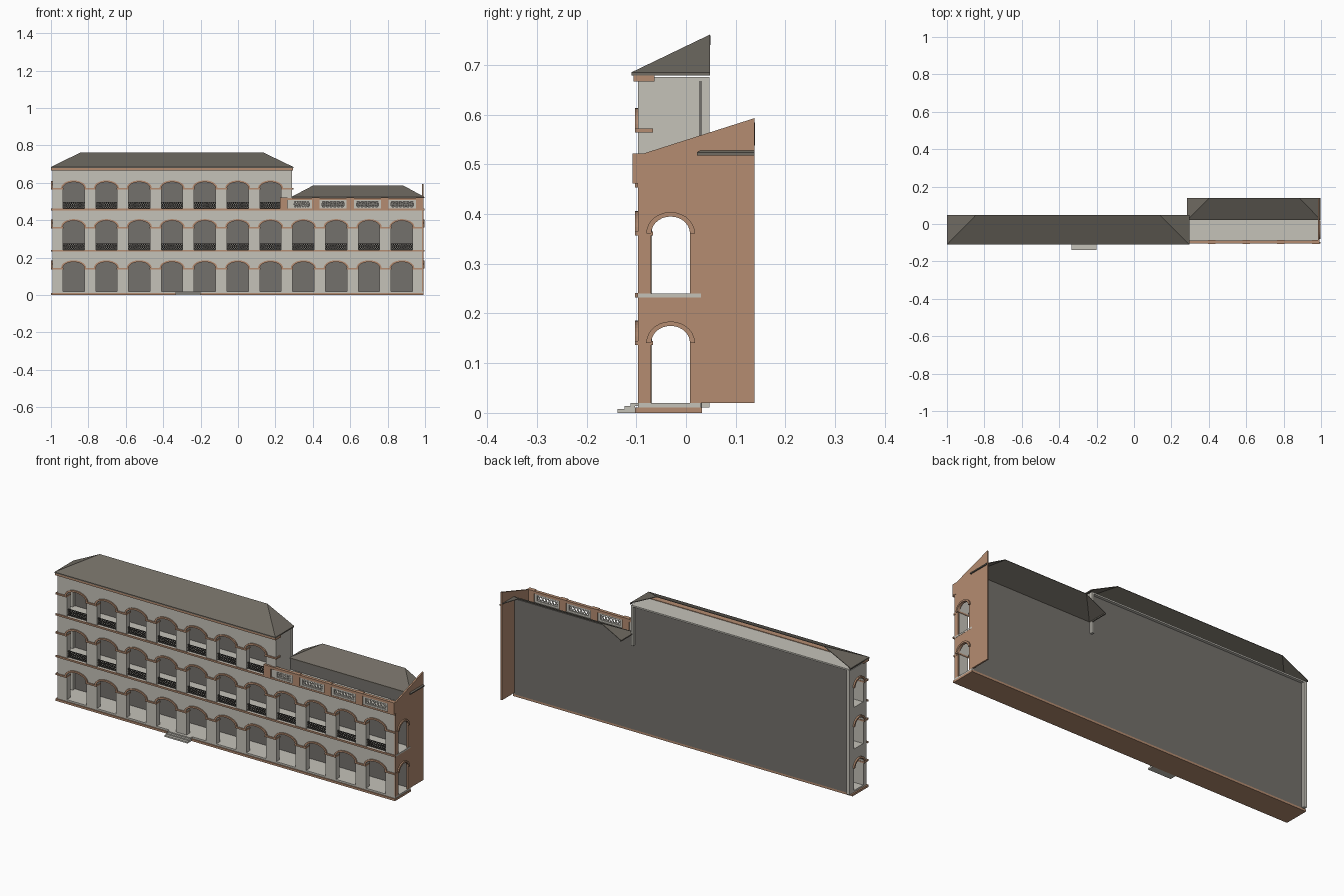
import bpy, bmesh, math

if "Cube" in bpy.data.objects:
    bpy.data.objects.remove(bpy.data.objects["Cube"])


def material(name, r, g, b):
    m = bpy.data.materials.new(name)
    m.use_nodes = True
    m.diffuse_color = (r, g, b, 1)
    m.node_tree.nodes["Principled BSDF"].inputs["Base Color"].default_value = (r, g, b, 1)
    return m


PLASTER = material("pale plaster", 0.56, 0.54, 0.485)
BRICK = material("terracotta", 0.46, 0.265, 0.165)
ROOF = material("roof slate", 0.165, 0.15, 0.125)
REAR = material("dark render", 0.175, 0.165, 0.15)
IRON = material("dark iron", 0.06, 0.056, 0.05)


def add_prism(bm, pts, axis, a, b):
    """Extrude a flat outline (u, z) from a to b along x or y."""
    def place(u, z, d):
        return (d, u, z) if axis == "x" else (u, d, z)
    near = [bm.verts.new(place(u, z, a)) for u, z in pts]
    far = [bm.verts.new(place(u, z, b)) for u, z in pts]
    bm.faces.new(near)
    bm.faces.new(far[::-1])
    n = len(pts)
    for i in range(n):
        j = (i + 1) % n
        bm.faces.new((near[i], near[j], far[j], far[i]))


def add_box(bm, x0, x1, y0, y1, z0, z1):
    add_prism(bm, [(x0, z0), (x1, z0), (x1, z1), (x0, z1)], "y", y0, y1)


def finish(bm, name, mat):
    bmesh.ops.recalc_face_normals(bm, faces=bm.faces)
    mesh = bpy.data.meshes.new(name)
    bm.to_mesh(mesh)
    bm.free()
    mesh.materials.append(mat)
    ob = bpy.data.objects.new(name, mesh)
    bpy.context.collection.objects.link(ob)
    return ob


def prism(name, mat, pts, axis, a, b):
    bm = bmesh.new()
    add_prism(bm, pts, axis, a, b)
    return finish(bm, name, mat)


def boxes(name, mat, *items):
    bm = bmesh.new()
    for it in items:
        add_box(bm, *it)
    return finish(bm, name, mat)


def arc(c, half, spring, rise, n=14):
    return [(c - half * math.cos(math.pi * i / n), spring + rise * math.sin(math.pi * i / n))
            for i in range(n + 1)]


def arcade(u0, u1, z0, top, centers, half, spring, rise):
    """Wall outline with arched openings rising from its lower edge."""
    pts = [(u0, z0)]
    for c in centers:
        pts += [(c - half, z0)] + arc(c, half, spring, rise) + [(c + half, z0)]
    return pts + [(u1, z0)] + top


def arch_band(c, half, spring, rise, w=0.01):
    return arc(c, half + w, spring, rise + w * 0.9) + arc(c, half, spring, rise)[::-1]


def add_lattice(bm, x0, x1, z0, z1, y, cells, t):
    """Crossed diagonal bars between two heights."""
    w = (x1 - x0) / cells
    for i in range(cells):
        a, b = x0 + i * w, x0 + (i + 1) * w
        for p, q in ((a, b), (b, a)):
            add_prism(bm, [(p - t, z0), (p + t, z0), (q + t, z1), (q - t, z1)], "y", y, y + 0.003)


# Shared layout
BAY, FIRST = 0.1755, -0.879
CENTERS = [FIRST + BAY * i for i in range(11)]
HALF, RISE = 0.057, 0.032
FRONT, INNER, BACK, TRIM = -0.097, -0.068, 0.03, -0.103
LEFT, RIGHT, TOWER = -0.99, 0.991, 0.29
SIDE_C, SIDE_HALF = -0.031, 0.039
LEVELS = [("ground", 0.02, 0.232, 0.145, 11, RIGHT - 0.006),
          ("middle", 0.24, 0.453, 0.365, 11, RIGHT - 0.006),
          ("upper", 0.461, 0.668, 0.572, 7, TOWER)]

# Plinth, floors, steps
boxes("plinth", BRICK, (-1, 0.993, TRIM, 0.032, 0, 0.011))
boxes("floor_slabs", PLASTER,
      (LEFT, RIGHT, FRONT, BACK, 0.011, 0.02),
      (LEFT, RIGHT + 0.001, FRONT, BACK, 0.232, 0.24),
      (LEFT, RIGHT - 0.004, FRONT, BACK, 0.453, 0.461),
      (LEFT, TOWER, FRONT, 0.047, 0.668, 0.676))
boxes("entrance_steps", PLASTER,
      (-0.335, -0.2, -0.138, TRIM, 0, 0.008),
      (-0.335, -0.2, -0.124, TRIM, 0.008, 0.014),
      (-0.335, -0.2, -0.112, FRONT, 0.014, 0.02))

# Arcaded storeys: walls, arch bands, imposts, railings
for name, z0, z1, spring, count, end in LEVELS:
    cs = CENTERS[:count]
    prism(name + "_front_arcade", PLASTER,
          arcade(LEFT, end, z0, [(end, z1), (LEFT, z1)], cs, HALF, spring, RISE),
          "y", FRONT, INNER)
    prism(name + "_left_end_wall", PLASTER,
          arcade(FRONT, 0.047, z0, [(0.047, z1), (FRONT, z1)], [SIDE_C], SIDE_HALF, spring - 0.004, 0.034),
          "x", LEFT - 0.002, LEFT + 0.015)
    side_band = arch_band(SIDE_C, SIDE_HALF, spring - 0.004, 0.034)
    prism(name + "_left_end_arch_band", BRICK, side_band, "x", -1, LEFT)

    bm = bmesh.new()
    for c in cs:
        add_prism(bm, arch_band(c, HALF, spring, RISE), "y", TRIM, FRONT)
    edges = [-1] + [c + HALF - 0.002 for c in cs]
    stops = [c - HALF + 0.002 for c in cs] + [end + 0.007]
    for a, b in zip(edges, stops):
        add_box(bm, a, b, TRIM, INNER + 0.002, spring - 0.008, spring)
    finish(bm, name + "_arch_trim", BRICK)

    if name != "ground":
        bm = bmesh.new()
        for c in cs:
            add_lattice(bm, c - HALF, c + HALF, z0 + 0.004, z0 + 0.034, -0.086, 10, 0.0016)
            for z in (z0 + 0.002, z0 + 0.018, z0 + 0.033):
                add_box(bm, c - HALF, c + HALF, -0.087, -0.082, z, z + 0.003)
        finish(bm, name + "_railings", IRON)

boxes("string_courses", BRICK,
      (-1, 0.996, TRIM, FRONT, 0.232, 0.241),
      (-1, 0.996, TRIM, FRONT, 0.453, 0.462))
boxes("left_end_floor_edges", PLASTER,
      (LEFT - 0.002, LEFT + 0.015, FRONT, 0.047, 0.011, 0.02),
      (LEFT - 0.002, LEFT + 0.015, FRONT, 0.047, 0.232, 0.24),
      (LEFT - 0.002, LEFT + 0.015, FRONT, 0.047, 0.453, 0.461))
boxes("cornice", BRICK, (-1, TOWER + 0.005, -0.106, -0.063, 0.667, 0.679))

# Rear wall and the end wall of the taller block
boxes("rear_wall", REAR,
      (LEFT + 0.015, TOWER, 0.026, 0.032, 0.011, 0.674),
      (TOWER, RIGHT - 0.007, 0.026, 0.032, 0.011, 0.518))
boxes("tower_end_wall", PLASTER, (TOWER - 0.012, TOWER, FRONT, 0.047, 0.461, 0.676))

# Terracotta gable wall with two arches
W0 = RIGHT - 0.008
prism("gable_lower", BRICK,
      arcade(FRONT, 0.138, 0.02, [(0.138, 0.232), (FRONT, 0.232)], [SIDE_C], SIDE_HALF, 0.141, 0.034),
      "x", W0, RIGHT)
prism("gable_upper", BRICK,
      arcade(FRONT, 0.138, 0.24, [(0.138, 0.593), (-0.085, 0.522), (FRONT, 0.522)],
             [SIDE_C], SIDE_HALF, 0.361, 0.034), "x", W0, RIGHT)
boxes("gable_middle", BRICK, (W0, RIGHT, FRONT, -0.065, 0.232, 0.24),
      (W0, RIGHT, BACK, 0.138, 0.232, 0.24))
for tag, spring in (("lower", 0.141), ("upper", 0.361)):
    prism("gable_arch_band_" + tag, BRICK, arch_band(SIDE_C, SIDE_HALF, spring, 0.034), "x", RIGHT, 0.998)

# Terrace parapet: posts, rails, pierced panels
POSTS = [0.245, 0.415, 0.6, 0.785, 0.972]
parts = [(p - 0.02, p + 0.02, -0.108, -0.086, 0.461, 0.522) for p in POSTS]
parts.append((0.225, 0.992, -0.105, -0.088, 0.507, 0.52))
boxes("parapet_posts_and_rail", BRICK, *parts)
bm = bmesh.new()
for a, b in zip(POSTS, POSTS[1:]):
    a, b = max(a + 0.02, TOWER - 0.005), b - 0.02
    m = 0.014
    add_box(bm, a, b, -0.101, -0.092, 0.461, 0.471)
    add_box(bm, a, b, -0.101, -0.092, 0.499, 0.507)
    add_box(bm, a, a + m, -0.101, -0.092, 0.471, 0.499)
    add_box(bm, b - m, b, -0.101, -0.092, 0.471, 0.499)
    add_lattice(bm, a + m, b - m, 0.471, 0.499, -0.098, 6, 0.003)
finish(bm, "parapet_panels", PLASTER)


# Half-hipped roofs, open at the back
def roof(name, x0, x1, r0, r1, y0, y1, z0, z1):
    bm = bmesh.new()
    v = [bm.verts.new(p) for p in ((x0, y0, z0), (x1, y0, z0), (r1, y1, z1), (r0, y1, z1),
                                   (x0, y1, z0), (x1, y1, z0))]
    for ids in ((0, 1, 2, 3), (0, 3, 4), (1, 5, 2)):
        bm.faces.new([v[i] for i in ids])
    mesh = bpy.data.meshes.new(name)
    bm.to_mesh(mesh)
    bm.free()
    mesh.materials.append(ROOF)
    ob = bpy.data.objects.new(name, mesh)
    bpy.context.collection.objects.link(ob)
    mod = ob.modifiers.new("thickness", "SOLIDIFY")
    mod.thickness = 0.003
    mod.offset = -1
    t = 0.006
    boxes(name + "_eaves", ROOF, (x0, x1, y0, y0 + t, z0 - t, z0),
          (x0, x0 + t, y0, y1, z0 - t, z0), (x1 - t, x1, y0, y1, z0 - t, z0))


roof("main_roof", -1, 0.296, -0.845, 0.138, -0.11, 0.048, 0.685, 0.761)
roof("terrace_roof", 0.284, 0.998, 0.4, 0.885, 0.022, 0.138, 0.524, 0.585)
